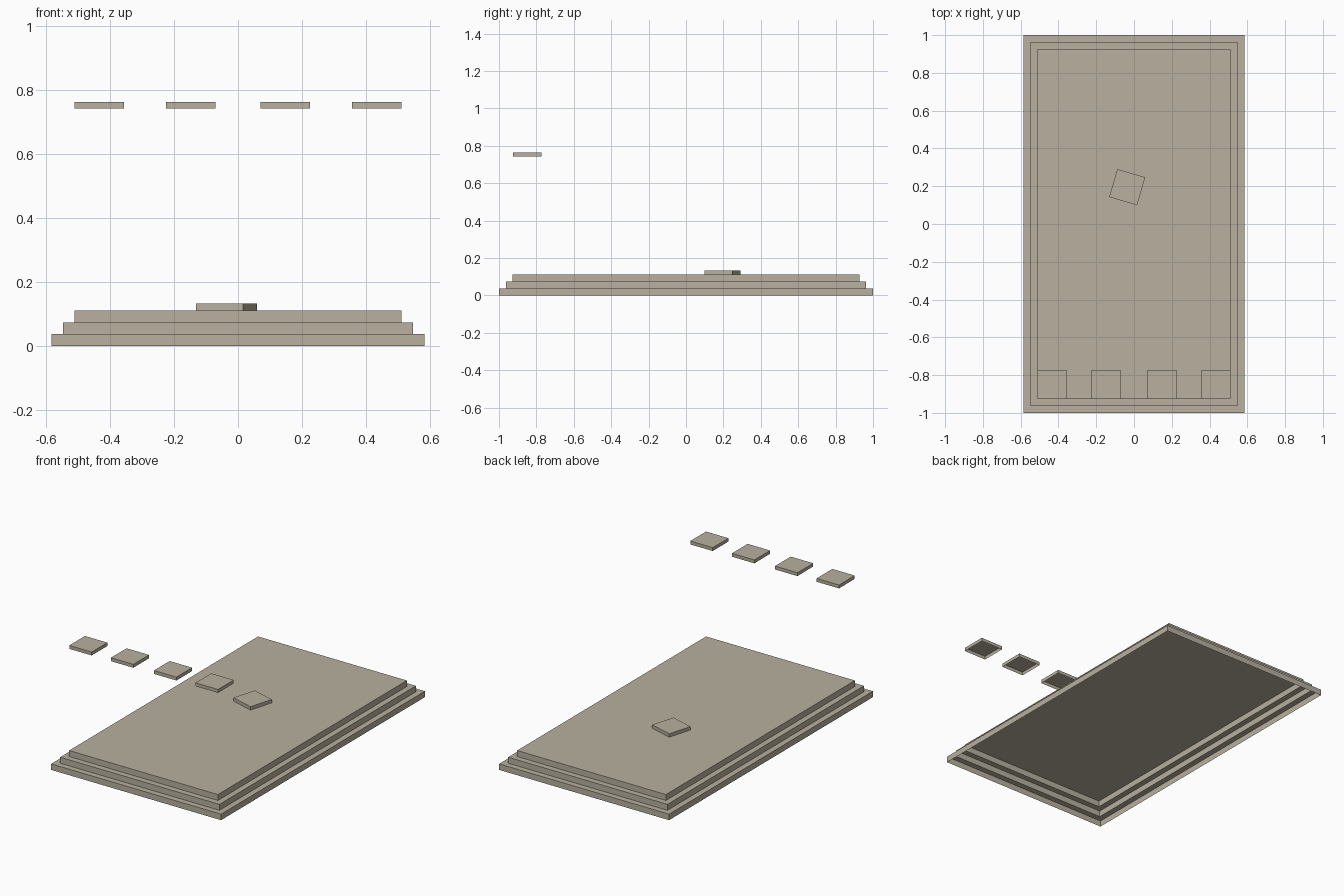
import bpy, bmesh, math

if "Cube" in bpy.data.objects:
    bpy.data.objects.remove(bpy.data.objects["Cube"])

stone = bpy.data.materials.new("warm_grey_stone")
stone.diffuse_color = (0.48, 0.435, 0.35, 1)
stone.use_nodes = True
stone.node_tree.nodes["Principled BSDF"].inputs["Base Color"].default_value = stone.diffuse_color


def stepped_shell(name, levels, location=(0, 0, 0), turn=0):
    """Open-bottomed shell through rectangles (half_x, half_y, z), capped on top."""
    bm = bmesh.new()
    rings = [[bm.verts.new((sx * hx, sy * hy, z))
              for sx, sy in ((-1, -1), (1, -1), (1, 1), (-1, 1))]
             for hx, hy, z in levels]
    for low, high in zip(rings, rings[1:]):
        for i in range(4):
            j = (i + 1) % 4
            bm.faces.new((low[i], low[j], high[j], high[i]))
    bm.faces.new(rings[-1])
    mesh = bpy.data.meshes.new(name)
    bm.to_mesh(mesh)
    bm.free()
    mesh.materials.append(stone)
    obj = bpy.data.objects.new(name, mesh)
    obj.location = location
    obj.rotation_euler.z = turn
    bpy.context.collection.objects.link(obj)


# Three-step platform, hollow underneath
RISE, TREAD = 0.0373, 0.0365
levels = []
for i in range(3):
    hx, hy = 0.584 - i * TREAD, 1.0 - i * TREAD
    levels += [(hx, hy, i * RISE), (hx, hy, (i + 1) * RISE)]
stepped_shell("stepped_platform", levels)

# Square slabs: four floating capitals along the front, one fallen on the floor
HALF, THICK = 0.077, 0.021
slab = [(HALF, HALF, 0), (HALF, HALF, THICK)]
for i, x in enumerate((-0.434, -0.148, 0.148, 0.434)):
    stepped_shell(f"floating_slab_{i + 1}", slab, (x, -0.849, 0.743))
stepped_shell("fallen_slab", slab, (-0.036, 0.195, 3 * RISE), math.radians(-16.3))
